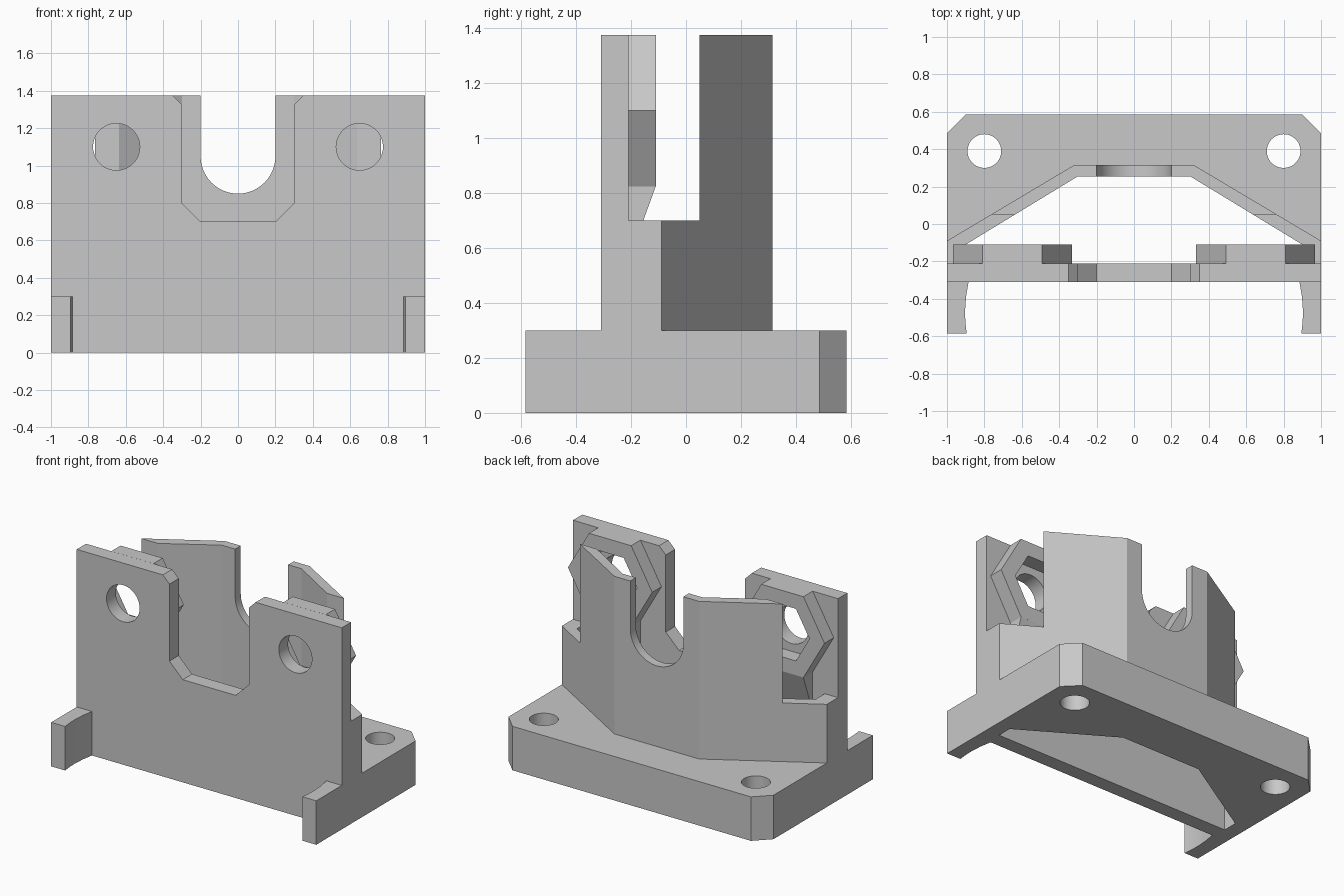
import bpy, bmesh
from math import cos, sin, pi, radians

cube = bpy.data.objects.get("Cube")
if cube:
    bpy.data.objects.remove(cube, do_unlink=True)

grey = bpy.data.materials.new("plain grey")
grey.use_nodes = True
GREY = (0.58, 0.58, 0.58, 1)
grey.diffuse_color = GREY
grey.node_tree.nodes["Principled BSDF"].inputs["Base Color"].default_value = GREY

PLACE = {"x": lambda u, v, w: (w, u, v),
         "y": lambda u, v, w: (u, w, v),
         "z": lambda u, v, w: (u, v, w)}


def prism(name, profile, axis, lo, hi):
    """Extrude a closed 2D profile along an axis from lo to hi."""
    bm = bmesh.new()
    start = [bm.verts.new(PLACE[axis](u, v, lo)) for u, v in profile]
    end = [bm.verts.new(PLACE[axis](u, v, hi)) for u, v in profile]
    bm.faces.new(start)
    bm.faces.new(end[::-1])
    n = len(profile)
    for i in range(n):
        j = (i + 1) % n
        bm.faces.new((start[i], end[i], end[j], start[j]))
    bmesh.ops.recalc_face_normals(bm, faces=bm.faces)
    mesh = bpy.data.meshes.new(name)
    bm.to_mesh(mesh)
    bm.free()
    mesh.materials.append(grey)
    obj = bpy.data.objects.new(name, mesh)
    bpy.context.collection.objects.link(obj)
    return obj


def cut(obj, cutter):
    """Subtract the cutter from the part and remove the cutter."""
    cutter.hide_render = True
    mod = obj.modifiers.new("cut", "BOOLEAN")
    mod.operation = "DIFFERENCE"
    mod.solver = "EXACT"
    mod.object = cutter
    bpy.context.view_layer.objects.active = obj
    bpy.ops.object.modifier_apply(modifier=mod.name)
    bpy.data.objects.remove(cutter, do_unlink=True)


def ring(cx, cy, r, n, a0=0, a1=2 * pi):
    return [(cx + r * cos(a0 + (a1 - a0) * i / n),
             cy + r * sin(a0 + (a1 - a0) * i / n)) for i in range(n)]


def mirrored(half):
    """Complete a profile that is symmetric about x = 0."""
    return half + [(-u, v) for u, v in reversed(half)]


def box(u0, u1, v0, v1):
    return [(u0, v0), (u1, v0), (u1, v1), (u0, v1)]


TOP, BASE, SHOULDER = 1.375, 0.3, 0.7
FRONT, BACK = -0.31, -0.21
inner = [(0.9, BACK), (0.9, -0.11), (0.3, 0.255)]
parts = []

# Base plate: chamfered rear corners, open middle, two screw holes
base = prism("base_plate", mirrored(inner[::-1] + [(1, BACK), (1, 0.485), (0.9, 0.585)]),
             "z", 0, BASE)
for s in (-1, 1):
    cut(base, prism("cutter", ring(s * 0.8, 0.39, 0.09, 48), "z", -0.1, 0.5))
parts.append(base)

# Front plate: chamfered notch and two bolt holes
front = prism("front_plate", mirrored([(0.2, SHOULDER), (0.3, 0.8), (0.3, 1.325),
                                       (0.35, TOP), (1, TOP), (1, 0)]), "y", FRONT, BACK)
for s in (-1, 1):
    cut(front, prism("cutter", ring(s * 0.65, 1.1, 0.125, 48), "y", -0.5, 0))
parts.append(front)

# Rear wall: angled sides, low shoulders, round-bottomed slot
wall = prism("rear_wall", mirrored(inner[::-1] + [(1, BACK), (1, -0.09), (0.32, 0.315)]),
             "z", BASE, TOP)
cut(wall, prism("cutter", box(-0.5, 0.05, SHOULDER, 2), "x", -1.5, 1.5))
slot = ring(0, 1.05, 0.2, 32, pi, 2 * pi) + [(0.2, 1.05), (0.2, 2), (-0.2, 2)]
cut(wall, prism("cutter", slot, "y", 0.1, 0.5))
parts.append(wall)

for s, side in ((1, "left"), (-1, "right")):
    # Hexagonal nut holder with a sloping support below it
    nut = prism(side + "_nut_holder", ring(s * 0.65, 1.1, 0.318, 6), "y", BACK, -0.11)
    cut(nut, prism("cutter", ring(s * 0.65, 1.1, 0.205, 6), "y", -0.3, 0))
    support = prism(side + "_nut_support", [(BACK, 0.825), (-0.11, 0.825), (BACK, 0.55)],
                    "x", s * 0.65 - 0.159, s * 0.65 + 0.159)
    # Front foot with a slightly hollowed inner side
    foot = prism(side + "_front_foot",
                 [(s * x, y) for x, y in ((1, FRONT), (1, -0.585), (0.895, -0.585),
                                          (0.902, -0.52), (0.903, -0.46), (0.898, -0.39),
                                          (0.885, FRONT))], "z", 0, BASE)
    parts += [nut, support, foot]

# Smooth the round holes, keep all other edges sharp
bpy.ops.object.select_all(action="DESELECT")
for p in parts:
    p.select_set(True)
bpy.context.view_layer.objects.active = parts[0]
bpy.ops.object.shade_smooth_by_angle(angle=radians(25))
